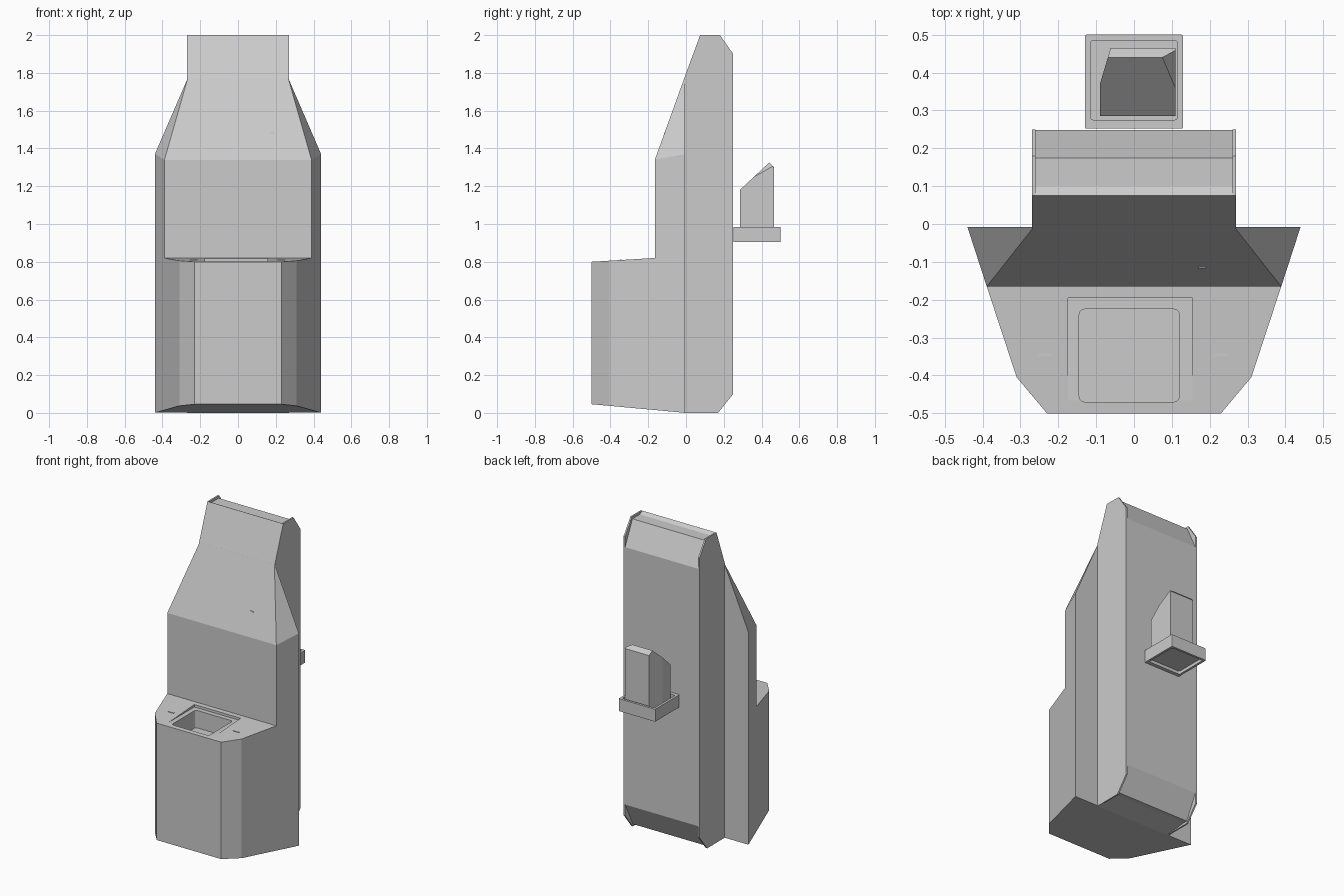
import bpy, bmesh
from mathutils import Vector

if "Cube" in bpy.data.objects:
    bpy.data.objects.remove(bpy.data.objects["Cube"], do_unlink=True)

grey = bpy.data.materials.new("light_grey")
grey.use_nodes = True
GREY = (0.6, 0.6, 0.6, 1)
grey.diffuse_color = GREY
grey.node_tree.nodes["Principled BSDF"].inputs["Base Color"].default_value = GREY


def finish(name, bm):
    bmesh.ops.recalc_face_normals(bm, faces=bm.faces)
    mesh = bpy.data.meshes.new(name)
    bm.to_mesh(mesh)
    bm.free()
    mesh.materials.append(grey)
    ob = bpy.data.objects.new(name, mesh)
    bpy.context.scene.collection.objects.link(ob)
    return ob


def extrude_profile(profile, x0, x1):
    """Prism along x from a (y, z) side profile."""
    bm = bmesh.new()
    face = bm.faces.new([bm.verts.new((x0, y, z)) for y, z in profile])
    res = bmesh.ops.extrude_face_region(bm, geom=[face])
    moved = [v for v in res["geom"] if isinstance(v, bmesh.types.BMVert)]
    bmesh.ops.translate(bm, verts=moved, vec=(x1 - x0, 0, 0))
    return bm


def mirrored_hull(name, half):
    """Convex solid from its +x corner points, mirrored across x."""
    bm = bmesh.new()
    for x, y, z in half:
        for s in (1, -1):
            bm.verts.new((s * x, y, z))
    bmesh.ops.convex_hull(bm, input=bm.verts[:])
    bmesh.ops.dissolve_limit(bm, angle_limit=0.005, verts=bm.verts[:], edges=bm.edges[:])
    return finish(name, bm)


def box(name, lo, hi, round_corners=0):
    bm = bmesh.new()
    bmesh.ops.create_cube(bm, size=1)
    for v in bm.verts:
        v.co = Vector(lo[i] if v.co[i] < 0 else hi[i] for i in range(3))
    if round_corners:
        upright = [e for e in bm.edges if abs(e.verts[0].co.z - e.verts[1].co.z) > 0.01]
        bmesh.ops.bevel(bm, geom=upright, offset=round_corners, segments=3,
                        profile=0.5, affect="EDGES")
    return finish(name, bm)


def cut(target, cutter):
    mod = target.modifiers.new("cut", "BOOLEAN")
    mod.operation = "DIFFERENCE"
    mod.solver = "EXACT"
    mod.object = cutter
    cutter.hide_render = True
    cutter.hide_viewport = True
    cutter.display_type = "WIRE"


def slice_off(bm, co, normal):
    """Bevel a convex solid with one plane, closing the hole."""
    geom = bm.verts[:] + bm.edges[:] + bm.faces[:]
    bmesh.ops.bisect_plane(bm, geom=geom, plane_co=co, plane_no=normal, clear_outer=True)
    bmesh.ops.holes_fill(bm, edges=[e for e in bm.edges if e.is_boundary])


# Rear cabinet: slightly recessed core between two thin side panels
core = [(-0.01, 0), (0.14, 0.015), (0.17, 0.015), (0.248, 0.17), (0.248, 1.83),
        (0.175, 1.985), (0.1, 1.985), (0.075, 2), (-0.01, 1.77)]
panel = [(-0.01, 0), (0.17, 0), (0.25, 0.1), (0.25, 1.9),
         (0.18, 2), (0.075, 2), (-0.01, 1.77)]
finish("rear_cabinet", extrude_profile(core, -0.26, 0.26))
for side, x in (("left", 0.26), ("right", -0.27)):
    finish(side + "_side_panel", extrude_profile(panel, x, x + 0.01))

# Lower front cabinet with chamfered corners and sloping top and bottom
plan = [(0.44, -0.008), (0.389, -0.165), (0.31, -0.405), (0.23, -0.5)]
corners = []
for x, y in plan:
    corners.append((x, y, -0.092 * y))
    corners.append((x, y, min(0.82, 0.8 + 0.06 * (y + 0.5))))
lower = mirrored_hull("lower_cabinet", corners)

# Upper front cabinet, tapering to the top
mirrored_hull("upper_cabinet", [
    (0.44, -0.008, 0.82), (0.389, -0.165, 0.82), (0.389, -0.165, 1.34),
    (0.44, -0.008, 1.37), (0.265, -0.008, 1.775)])

# Flat tray surround and rounded pit sunk into the shelf
cut(lower, box("tray_surround_cutter", (-0.175, -0.52, 0.802), (0.155, -0.195, 0.9)))
cut(lower, box("tray_pit_cutter", (-0.145, -0.47, 0.69), (0.12, -0.225, 0.95), 0.015))

# Small marks on the shelf and the sloping front
for side, x in (("left", 0.23), ("right", -0.235)):
    box(side + "_shelf_mark", (x - 0.02, -0.35, 0.806), (x + 0.02, -0.342, 0.812))
box("front_mark", (0.17, -0.116, 1.479), (0.19, -0.108, 1.485))

# Rear collar, hollow above and below
collar = box("rear_collar", (-0.13, 0.252, 0.905), (0.13, 0.5, 0.985), 0.005)
cut(collar, box("collar_top_cutter", (-0.115, 0.275, 0.945), (0.115, 0.485, 1.1), 0.008))
cut(collar, box("collar_base_cutter", (-0.115, 0.275, 0.8), (0.115, 0.485, 0.925), 0.008))

# Rear post with slanted top and bevelled corners
post = extrude_profile([(0.285, 0.935), (0.465, 0.935), (0.465, 1.3),
                        (0.44, 1.325), (0.285, 1.18)], -0.09, 0.11)
slice_off(post, (-0.09, 0.37, 1), (-0.1, 0.03, 0))
slice_off(post, (0.075, 0.44, 1.325), (0.03, -0.02, 0.035))
finish("rear_post", post)
